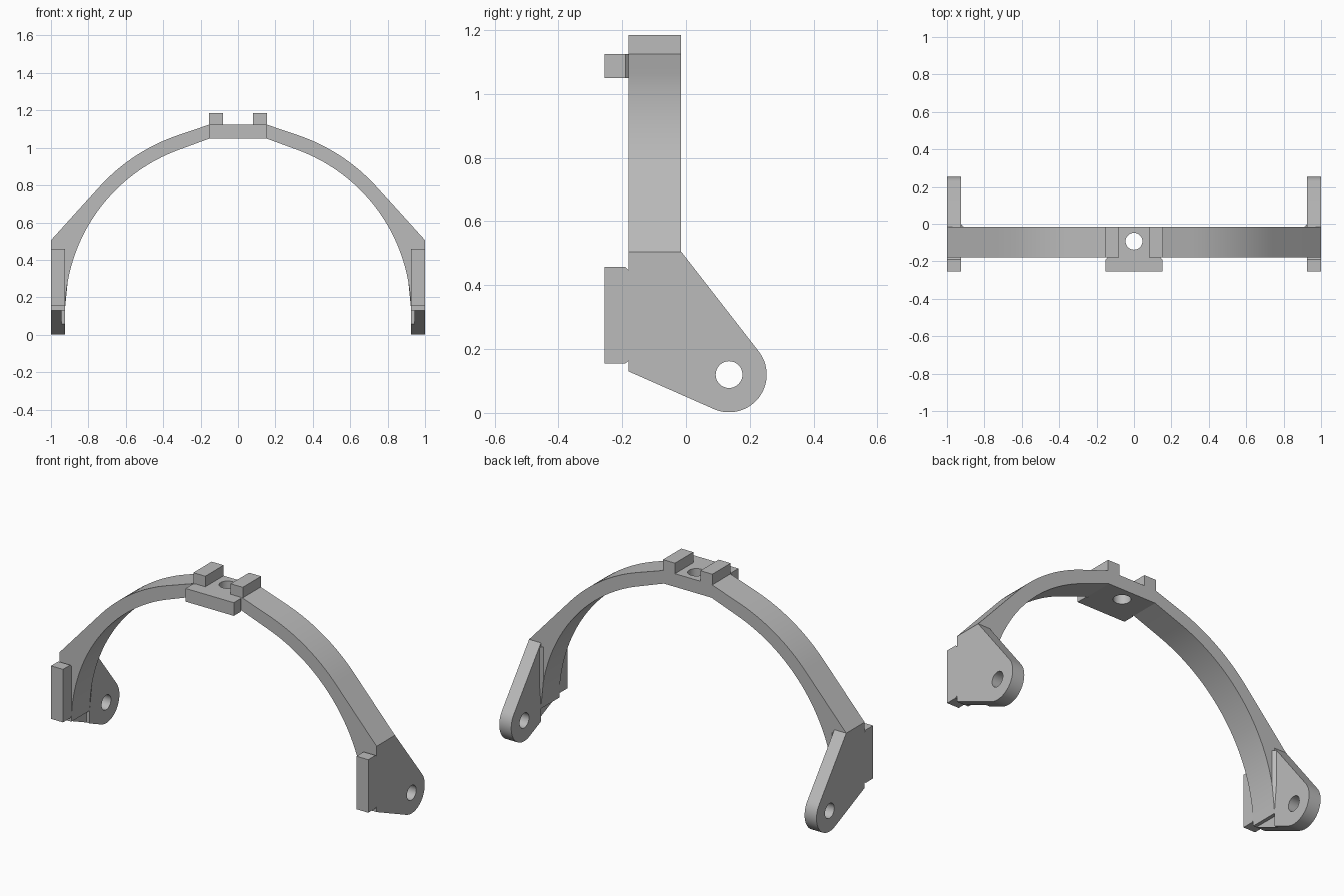
import bpy, bmesh
from math import sin, cos, atan2, acos, hypot, pi, radians
from mathutils import Vector

cube = bpy.data.objects.get("Cube")
if cube:
    bpy.data.objects.remove(cube, do_unlink=True)

grey = bpy.data.materials.new("plain_grey")
grey.use_nodes = True
colour = (0.5, 0.5, 0.5, 1)
grey.diffuse_color = colour
grey.node_tree.nodes["Principled BSDF"].inputs["Base Color"].default_value = colour

FRONT, BACK = -0.18, -0.015      # depth of the arch band
INNER, STEP, OUTER = 0.925, 0.945, 1.0
PIVOT = (0.135, 0.12)            # y, z of the ear hole


def arc(centre, r, a, b, n):
    return [(centre[0] + r * cos(a + (b - a) * i / n),
             centre[1] + r * sin(a + (b - a) * i / n)) for i in range(n + 1)]


def tangent_angle(p, centre, r, side):
    """Angle on the circle where the line from p touches it."""
    dx, dy = p[0] - centre[0], p[1] - centre[1]
    return atan2(dy, dx) + side * acos(r / hypot(dx, dy))


def finish(name, bm, mirror):
    bmesh.ops.recalc_face_normals(bm, faces=bm.faces)
    mesh = bpy.data.meshes.new(name)
    bm.to_mesh(mesh)
    bm.free()
    mesh.materials.append(grey)
    ob = bpy.data.objects.new(name, mesh)
    bpy.context.collection.objects.link(ob)
    bpy.context.view_layer.objects.active = ob
    bpy.ops.object.select_all(action='DESELECT')
    ob.select_set(True)
    bpy.ops.object.shade_smooth_by_angle(angle=radians(17))
    if mirror:
        ob.modifiers.new("Mirror", 'MIRROR').use_mirror_merge = False
    return ob


def extrude(name, outline, axis, lo, hi, hole=None, mirror=False):
    """Extrude a flat outline, with an optional round hole, along an axis."""
    place = {'x': lambda u, v: (lo, u, v),
             'y': lambda u, v: (u, lo, v),
             'z': lambda u, v: (u, v, lo)}[axis]
    bm = bmesh.new()
    loops = [outline]
    if hole:
        loops.append(arc(hole[0], hole[1], 0, 2 * pi, 32)[:-1])
    edges = []
    for loop in loops:
        vs = [bm.verts.new(place(*p)) for p in loop]
        edges += [bm.edges.new((vs[i - 1], vs[i])) for i in range(len(vs))]
    if hole:
        bmesh.ops.triangle_fill(bm, edges=edges, use_beauty=True)
    else:
        bm.faces.new(bm.verts)
    new = bmesh.ops.extrude_face_region(bm, geom=bm.faces[:])["geom"]
    shift = Vector([hi - lo if a == axis else 0 for a in "xyz"])
    bmesh.ops.translate(bm, vec=shift,
                        verts=[g for g in new if isinstance(g, bmesh.types.BMVert)])
    return finish(name, bm, mirror)


def rect(u0, u1, v0, v1):
    return [(u0, v0), (u1, v0), (u1, v1), (u0, v1)]


# Arch band: round inside, straight runs to the crown and the outer shoulder
hub = (0, 0.12)
top_out, top_in, shoulder = (0.15, 1.125), (0.15, 1.05), (OUTER, 0.505)
outer = arc(hub, 1.0, tangent_angle(top_out, hub, 1.0, -1),
            tangent_angle(shoulder, hub, 1.0, 1), 16)
inner = arc(hub, INNER, 0.011, tangent_angle(top_in, hub, INNER, -1), 36)
extrude("arch_band", [top_out] + outer + [shoulder, (STEP, 0.505), (STEP, 0.13)]
        + inner + [top_in], 'y', FRONT, BACK, mirror=True)

# Crown plate with its hole, front lip and two upright tabs
extrude("crown_plate", rect(-0.15, 0.15, FRONT, BACK), 'z', 1.05, 1.125,
        hole=((0, -0.093), 0.045))
lip = [(0.142, FRONT), (0.152, -0.19), (0.152, -0.255)]
extrude("crown_lip", lip + [(-x, y) for x, y in reversed(lip)], 'z', 1.05, 1.125)
extrude("crown_tab", rect(0.08, 0.156, FRONT, BACK), 'z', 1.125, 1.185, mirror=True)

# Ears: outer plate, and a thicker inner layer behind the band
R = 0.118
heel, brow = (FRONT, 0.13), (BACK, 0.505)
a0 = tangent_angle(heel, PIVOT, R, 1) - 2 * pi
a1 = tangent_angle(brow, PIVOT, R, -1)
while a0 > a1:
    a0 -= 2 * pi
while a1 - a0 > 2 * pi:
    a0 += 2 * pi
nose = arc(PIVOT, R, a0, a1, 28)
extrude("ear_plate", [(FRONT, 0.505), heel] + nose + [brow], 'x', STEP, OUTER,
        hole=(PIVOT, 0.042), mirror=True)
t = (BACK - FRONT) / (nose[0][0] - FRONT)
foot = (BACK, heel[1] + t * (nose[0][1] - heel[1]))
extrude("ear_inner_layer", [foot] + nose + [brow], 'x', INNER, STEP,
        hole=(PIVOT, 0.042), mirror=True)

# Front block on each ear, with a slightly narrowed neck
extrude("ear_front_block", [(FRONT, 0.163), (-0.19, 0.155), (-0.255, 0.155),
                            (-0.255, 0.457), (-0.19, 0.457), (FRONT, 0.447)],
        'x', INNER, OUTER, mirror=True)

# Small corner web between the band and the ear
bm = bmesh.new()
bm.verts.new((INNER, BACK, 0.14))
for z in (0.29, 0.485):
    for x, y in ((INNER, BACK), (INNER - 0.015, BACK), (INNER, 0)):
        bm.verts.new((x, y, z))
bmesh.ops.convex_hull(bm, input=bm.verts[:])
finish("corner_web", bm, True)
